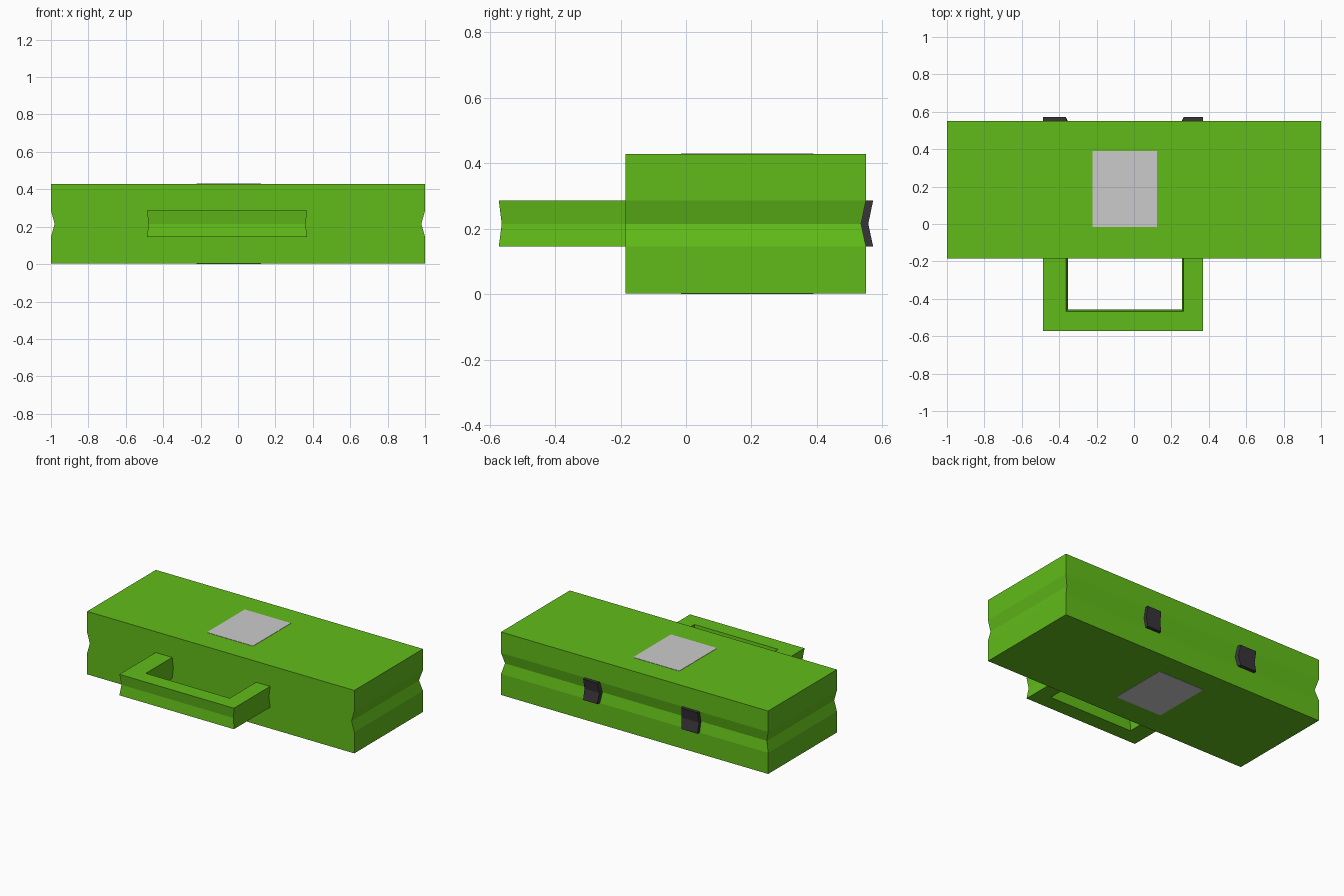
import bpy, bmesh

if "Cube" in bpy.data.objects:
    bpy.data.objects.remove(bpy.data.objects["Cube"])

Z_LOW, Z_MID, Z_HIGH = 0.145, 0.215, 0.287


def material(name, color):
    m = bpy.data.materials.new(name)
    m.diffuse_color = (*color, 1)
    m.use_nodes = True
    m.node_tree.nodes["Principled BSDF"].inputs["Base Color"].default_value = m.diffuse_color
    return m


def loft(name, rings, mat=None):
    """Join stacked outlines [(z, [(x, y), ...]), ...] into a capped solid."""
    bm = bmesh.new()
    loops = [[bm.verts.new((x, y, z)) for x, y in pts] for z, pts in rings]
    n = len(loops[0])
    for a, b in zip(loops, loops[1:]):
        for i in range(n):
            j = (i + 1) % n
            bm.faces.new((a[i], a[j], b[j], b[i]))
    bm.faces.new(loops[0][::-1])
    bm.faces.new(loops[-1])
    bmesh.ops.recalc_face_normals(bm, faces=bm.faces)
    mesh = bpy.data.meshes.new(name)
    bm.to_mesh(mesh)
    bm.free()
    obj = bpy.data.objects.new(name, mesh)
    bpy.context.collection.objects.link(obj)
    if mat:
        mesh.materials.append(mat)
    return obj


def rect(x0, x1, y0, y1):
    return [(x0, y0), (x1, y0), (x1, y1), (x0, y1)]


green = material("green", (0.12, 0.5, 0.01))
dark = material("dark_grey", (0.04, 0.035, 0.04))

# Case body: V groove around both ends and the back, flat front
full = rect(-1, 1, -0.185, 0.55)
groove = rect(-0.98, 0.98, -0.185, 0.535)
loft("case_body", [(0.002, full), (Z_LOW, full), (Z_MID, groove),
                   (Z_HIGH, full), (0.428, full)], green)


# Carry handle: U outline whose sides pinch inwards at mid height
def handle_outline(d):
    x0, x1, y0 = -0.487 + d, 0.37 - d, -0.572 + d
    a, b, c, end = -0.363 + d, 0.265 - d, -0.467 + d, -0.18
    return [(x0, end), (x0, y0), (x1, y0), (x1, end),
            (b, end), (b, c), (a, c), (a, end)]


loft("handle", [(Z_LOW, handle_outline(0)), (Z_MID, handle_outline(0.009)),
                (Z_HIGH, handle_outline(0))], green)


# Back latches: chevron plates that follow the groove
def latch(name, x_out, x_in, s):
    def outline(y, d):
        return [(x_out, y - 0.004), (x_in + s * d, y - 0.004),
                (x_in + s * (d - 0.008), y + 0.022), (x_out, y + 0.022)]
    loft(name, [(Z_LOW, outline(0.55, 0)), (Z_MID, outline(0.535, 0.008)),
                (Z_HIGH, outline(0.55, 0))], dark)


latch("latch_left", -0.487, -0.357, 1)
latch("latch_right", 0.37, 0.258, -1)

# Grey panels, flush on the lid and the underside
panel = rect(-0.222, 0.124, -0.016, 0.389)
loft("top_panel", [(0.424, panel), (0.43, panel)])
loft("bottom_panel", [(0.0, panel), (0.006, panel)])
